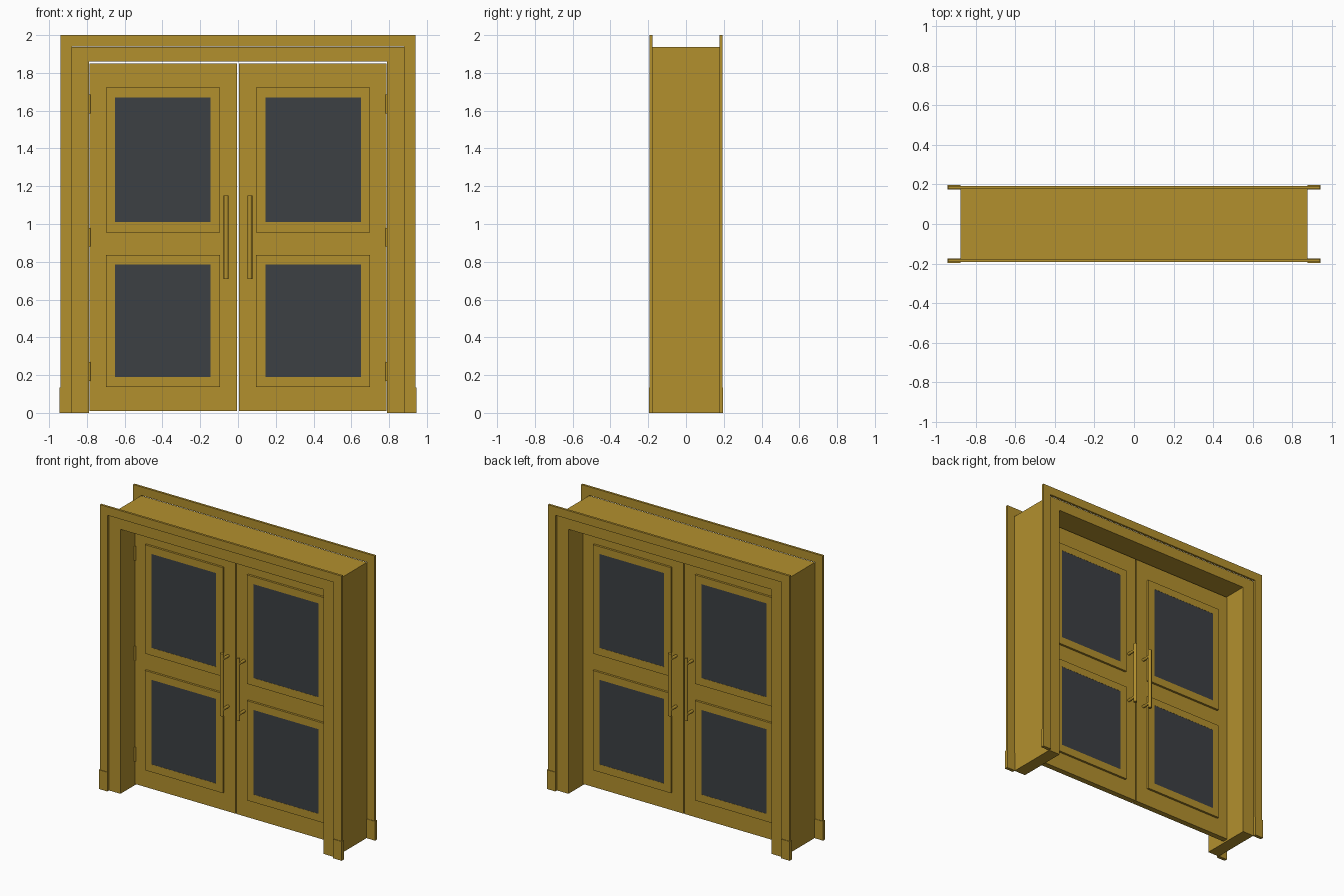
import bpy, bmesh
from mathutils import Matrix

if "Cube" in bpy.data.objects:
    bpy.data.objects.remove(bpy.data.objects["Cube"])


def material(name, color):
    m = bpy.data.materials.new(name)
    m.diffuse_color = (*color, 1)
    m.use_nodes = True
    m.node_tree.nodes["Principled BSDF"].inputs["Base Color"].default_value = m.diffuse_color
    return m


GOLD = material("gold_paint", (0.45, 0.28, 0.027))
GLASS = material("dark_glass", (0.045, 0.051, 0.056))


def finish(name, bm, mat):
    bmesh.ops.recalc_face_normals(bm, faces=bm.faces)
    mesh = bpy.data.meshes.new(name)
    bm.to_mesh(mesh)
    bm.free()
    mesh.materials.append(mat)
    ob = bpy.data.objects.new(name, mesh)
    bpy.context.collection.objects.link(ob)
    return ob


def lattice(name, xs, zs, y0, y1, holes=(), mat=GOLD):
    """Slab over a grid of x and z lines, leaving the hole cells (i, k) open."""
    y0, y1, xs = min(y0, y1), max(y0, y1), sorted(xs)
    bm = bmesh.new()
    grid = {(i, k): bm.verts.new((x, y0, z)) for i, x in enumerate(xs) for k, z in enumerate(zs)}
    for i in range(len(xs) - 1):
        for k in range(len(zs) - 1):
            if (i, k) not in holes:
                bm.faces.new([grid[c] for c in ((i, k), (i + 1, k), (i + 1, k + 1), (i, k + 1))])
    ext = bmesh.ops.extrude_face_region(bm, geom=bm.faces[:])["geom"]
    bmesh.ops.translate(bm, vec=(0, y1 - y0, 0), verts=[v for v in ext if isinstance(v, bmesh.types.BMVert)])
    bmesh.ops.dissolve_degenerate(bm, dist=1e-6, edges=bm.edges[:])
    return finish(name, bm, mat)


def rod(name, loc, radius, length, axis="Z", sides=20):
    bm = bmesh.new()
    bmesh.ops.create_cone(bm, cap_ends=True, segments=sides, radius1=radius, radius2=radius, depth=length)
    if axis == "Y":
        bm.transform(Matrix.Rotation(1.5707963, 4, "X"))
    bm.transform(Matrix.Translation(loc))
    for f in bm.faces:
        f.smooth = len(f.verts) == 4
    for e in bm.edges:
        e.smooth = all(f.smooth for f in e.link_faces)
    return finish(name, bm, GOLD)


# Deep jamb lining the opening
lattice("jamb", [-0.878, -0.79, 0.79, 0.878], [0, 1.86, 1.938], -0.178, 0.178, {(1, 0)})

# Casings and plinth blocks on both faces
for f, face in ((-1, "front"), (1, "back")):
    lattice(face + "_casing", [-0.94, -0.88, 0.88, 0.94], [0, 1.94, 2.0], f * 0.177, f * 0.193, {(1, 0)})
    for s, side in ((-1, "left"), (1, "right")):
        lattice(f"{face}_{side}_plinth", [s * 0.879, s * 0.945], [0, 0.135], f * 0.174, f * 0.197)

PANES = ((0.19, 0.785), (1.01, 1.67))
for s, side in ((-1, "left"), (1, "right")):
    # Door leaf with two openings
    lattice(side + "_door_leaf", [s * x for x in (0.004, 0.145, 0.65, 0.786)],
            [0.01, *PANES[0], *PANES[1], 1.85], -0.02, 0.02, {(1, 1), (1, 3)})

    # Glass panes with raised mouldings on both faces
    for (z0, z1), level in zip(PANES, ("lower", "upper")):
        lattice(f"{side}_{level}_glass", [s * 0.145, s * 0.65], [z0, z1], -0.034, 0.034, mat=GLASS)
        for f, face in ((-1, "front"), (1, "back")):
            lattice(f"{side}_{level}_{face}_moulding", [s * x for x in (0.094, 0.145, 0.65, 0.70)],
                    [z0 - 0.054, z0, z1, z1 + 0.052], f * 0.02, f * 0.035, {(1, 1)})

    # Pull handles with standoff posts
    for f, face in ((-1, "front"), (1, "back")):
        rod(f"{side}_{face}_handle", (s * 0.063, f * 0.088, 0.93), 0.0125, 0.44)
        for z in (0.75, 1.105):
            rod(f"{side}_{face}_handle_post", (s * 0.063, f * 0.052, z), 0.01, 0.07, "Y")

    # Hinge knuckles
    for z in (0.22, 0.93, 1.635):
        rod(side + "_hinge", (s * 0.787, -0.022, z), 0.007, 0.1, sides=12)
